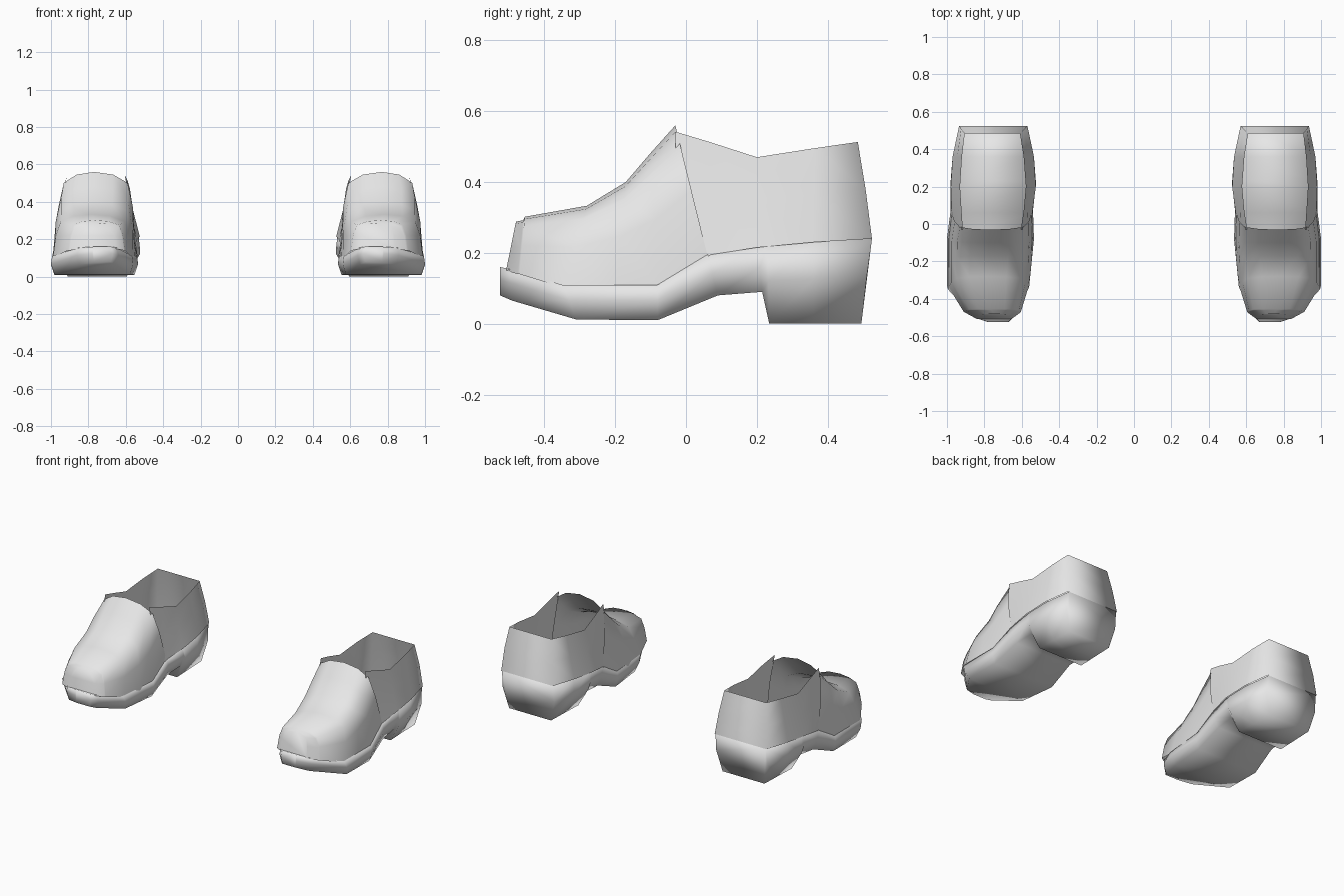
import bpy, bmesh, math

if "Cube" in bpy.data.objects:
    bpy.data.objects.remove(bpy.data.objects["Cube"], do_unlink=True)

GREY = (0.8, 0.8, 0.8, 1)
mat = bpy.data.materials.new("light grey")
mat.use_nodes = True
mat.diffuse_color = GREY
bsdf = mat.node_tree.nodes["Principled BSDF"]
bsdf.inputs["Base Color"].default_value = GREY
bsdf.inputs["Roughness"].default_value = 0.6


def loft(name, rows, side, sharp, closed=False, caps=()):
    """Skin rows of points; side = 1 for the left shoe, -1 for the right."""
    bm = bmesh.new()
    vs = [[bm.verts.new((side * x, y, z)) for x, y, z in row] for row in rows]
    n = len(rows[0])
    for a, b in zip(vs, vs[1:]):
        for i in range(n if closed else n - 1):
            j = (i + 1) % n
            bm.faces.new((a[i], a[j], b[j], b[i]))
    for c in caps:
        bm.faces.new(vs[c])
    bmesh.ops.recalc_face_normals(bm, faces=bm.faces)
    mesh = bpy.data.meshes.new(name)
    bm.to_mesh(mesh)
    bm.free()
    ob = bpy.data.objects.new(name, mesh)
    bpy.context.collection.objects.link(ob)
    mesh.materials.append(mat)
    bpy.ops.object.select_all(action='DESELECT')
    ob.select_set(True)
    bpy.context.view_layer.objects.active = ob
    bpy.ops.object.shade_smooth_by_angle(angle=math.radians(sharp))


# Sole and heel: y top, y bottom, inner x, outer x, z top, z bottom, bottom inset
SOLE = [
    (-.525, -.525, .67, .78, .16, .08, .01),
    (-.50, -.49, .64, .86, .155, .065, .012),
    (-.35, -.31, .56, 1.0, .11, .012, .018),
    (-.08, -.08, .535, 1.0, .11, .01, .018),
    (.06, .09, .54, .98, .195, .08, .02),
    (.20, .215, .525, .98, .215, .09, .03),
    (.23, .235, .525, .98, .218, .0, .07),
    (.36, .36, .535, .97, .23, .0, .065),
    (.525, .495, .57, .935, .24, .0, .035),
]


def sole_ring(yt, yb, xi, xo, zt, zb, inset):
    zm, ym = zb + .55 * (zt - zb), (yt + yb) / 2
    return [(xi + .006, yt, zt), (xi, ym, zm), (xi + inset, yb, zb),
            (xo - inset, yb, zb), (xo, ym, zm), (xo - .006, yt, zt)]


# Vamp: y base, y top, inner x, outer x, z base, z top, with one arch shape
ARCH = [(0, 0), (.035, .5), (.1, .84), (.28, .96), (.52, 1), (.74, .96),
        (.9, .84), (.965, .5), (1, 0)]
VAMP = [
    (-.508, -.48, .655, .84, .15, .288),
    (-.475, -.46, .61, .90, .14, .292),
    (-.47, -.455, .605, .91, .14, .302),
    (-.34, -.28, .565, .99, .10, .333),
    (-.20, -.17, .55, .99, .095, .40),
    (-.08, -.10, .545, .99, .105, .482),
    (.06, -.03, .548, .974, .195, .56),
]


def arch_row(yb, yt, xi, xo, zb, zt):
    return [(xi + u * (xo - xi), yb + v * (yt - yb), zb + v * (zt - zb))
            for u, v in ARCH]


# Quarter: levels from sole line to collar, each y, inner x, outer x, z
QUARTER = [
    [(-.02, .555, .97, .14), (.07, .542, .975, .195), (.20, .525, .98, .215),
     (.36, .535, .97, .23), (.525, .57, .935, .24)],
    [(-.03, .57, .945, .35), (.07, .567, .948, .35), (.20, .56, .95, .35),
     (.36, .565, .945, .365), (.507, .587, .925, .38)],
    [(-.03, .605, .915, .542), (.07, .59, .922, .512), (.20, .578, .93, .47),
     (.36, .59, .92, .495), (.485, .61, .905, .513)],
]


def u_row(level):
    return ([(xi, y, z) for y, xi, xo, z in level]
            + [(xo, y, z) for y, xi, xo, z in reversed(level)])


for label, side in (("left", 1), ("right", -1)):
    loft(label + "_sole_and_heel", [sole_ring(*s) for s in SOLE], side, 120,
         closed=True, caps=(0, -1))
    loft(label + "_vamp", [arch_row(*s) for s in VAMP], side, 65, caps=(0,))
    loft(label + "_quarter", [u_row(q) for q in QUARTER], side, 120)
